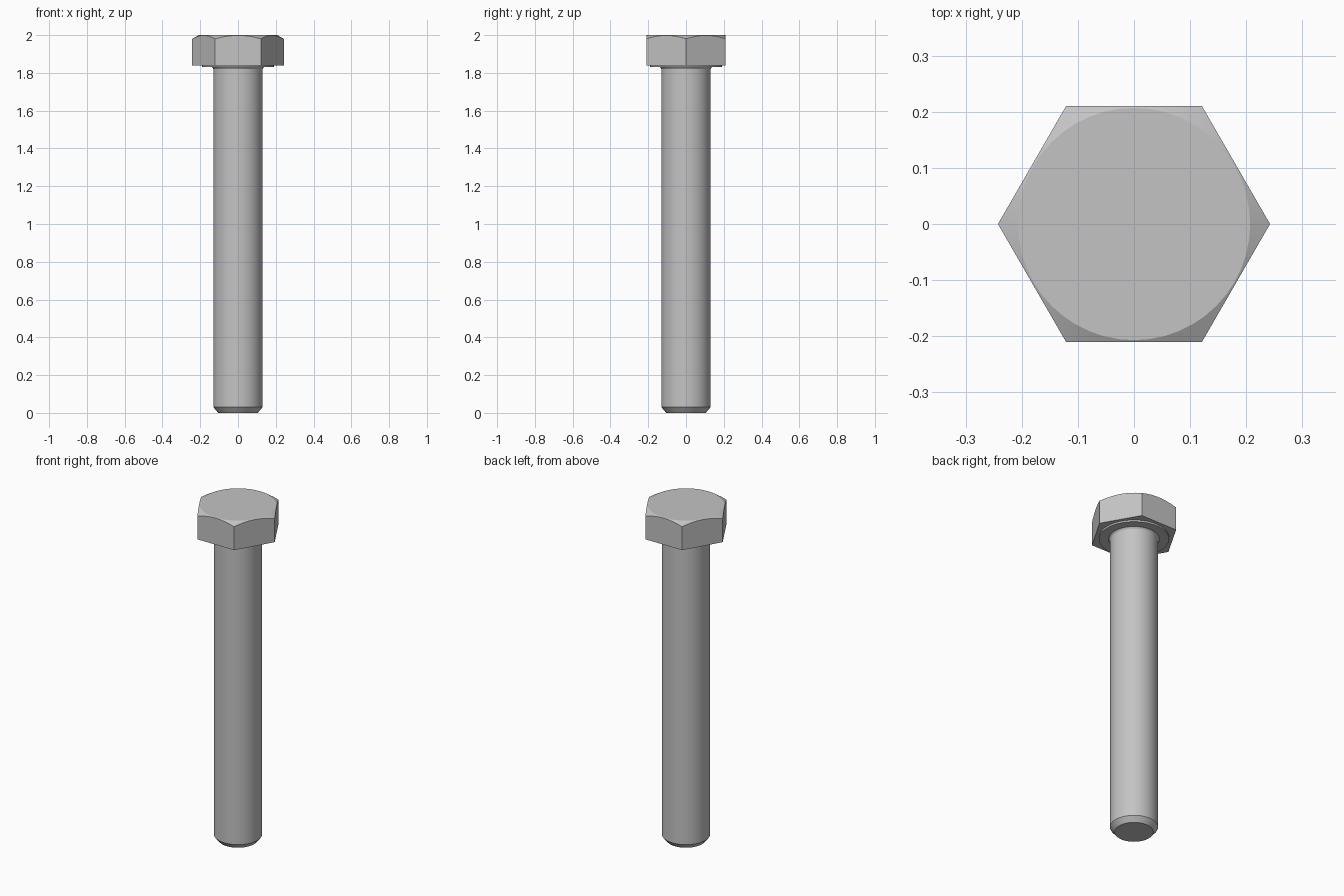
import bpy, bmesh
from math import cos, sin, pi, radians

cube = bpy.data.objects.get("Cube")
if cube:
    bpy.data.objects.remove(cube, do_unlink=True)

steel = bpy.data.materials.new("grey steel")
steel.use_nodes = True
GREY = (0.55, 0.55, 0.55, 1)
steel.diffuse_color = GREY
steel.node_tree.nodes["Principled BSDF"].inputs["Base Color"].default_value = GREY

SIDES = 48
ANGLES = [2 * pi * i / SIDES for i in range(SIDES)]


def loft(name, rings):
    """Skin a stack of rings; each ring maps an angle to (radius, height)."""
    bm = bmesh.new()
    loops = []
    for ring in rings:
        loop = []
        for a in ANGLES:
            r, z = ring(a)
            loop.append(bm.verts.new((r * cos(a), r * sin(a), z)))
        loops.append(loop)
    for low, high in zip(loops, loops[1:]):
        for i in range(SIDES):
            j = (i + 1) % SIDES
            bm.faces.new((low[i], low[j], high[j], high[i]))
    bm.faces.new(loops[0][::-1])
    bm.faces.new(loops[-1])
    mesh = bpy.data.meshes.new(name)
    bm.to_mesh(mesh)
    bm.free()
    mesh.materials.append(steel)
    obj = bpy.data.objects.new(name, mesh)
    bpy.context.collection.objects.link(obj)
    bpy.ops.object.select_all(action='DESELECT')
    obj.select_set(True)
    bpy.context.view_layer.objects.active = obj
    bpy.ops.object.shade_smooth_by_angle(angle=radians(25))
    return obj


def circle(r, z):
    return lambda a: (r, z)


# Hexagonal head with a conical chamfer that leaves arched side faces
APOTHEM, TOP_RADIUS = 0.21, 0.207


def hexagon(a):
    return APOTHEM / cos(a % (pi / 3) - pi / 6)


loft("hex_head", [
    lambda a: (hexagon(a), 1.84),
    lambda a: (hexagon(a), 2 - 0.55 * (hexagon(a) - TOP_RADIUS)),
    circle(TOP_RADIUS, 2),
])

# Raised bearing ring under the head
loft("washer_face", [circle(0.19, 1.83), circle(0.19, 1.845)])

# Shank with a chamfered tip and a small fillet under the head
loft("shank", [
    circle(0.105, 0),
    circle(0.13, 0.03),
    circle(0.13, 1.82),
    circle(0.134, 1.827),
    circle(0.14, 1.832),
])
